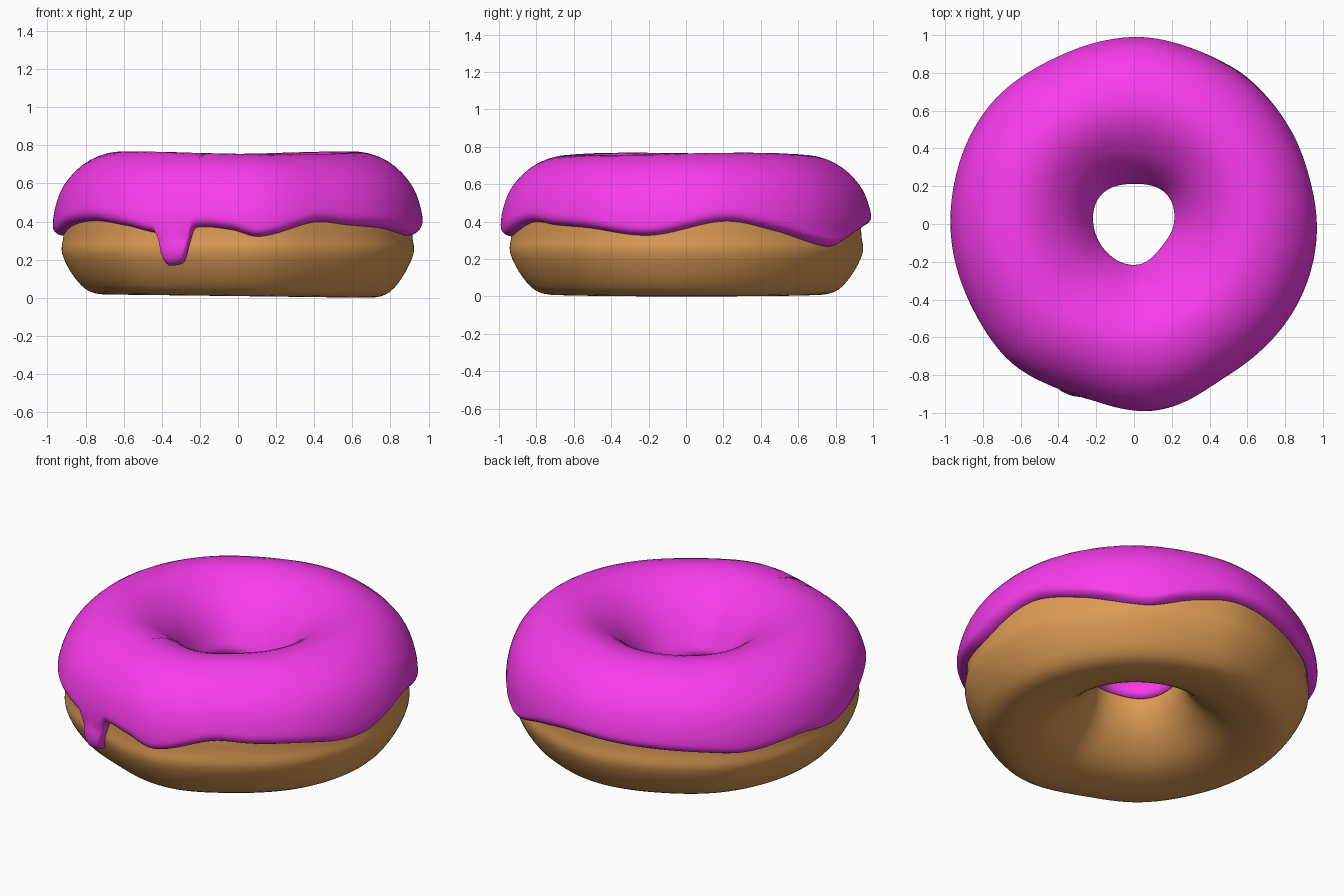
import bpy, math
from math import sin, cos, pi, radians

if "Cube" in bpy.data.objects:
    bpy.data.objects.remove(bpy.data.objects["Cube"])

SEG = 600            # steps around the ring
T = 0.057            # icing thickness


def ring_curve(keys):
    """Smooth cyclic function of degrees through (angle, value) keys."""
    n = len(keys)

    def key(i):
        a, v = keys[i % n]
        return a + 360 * (i // n), v

    def slope(i):
        (a0, v0), (a1, v1) = key(i - 1), key(i + 1)
        return (v1 - v0) / (a1 - a0)

    def f(deg):
        deg %= 360
        if deg < keys[0][0]:
            deg += 360
        i = max(k for k in range(n) if keys[k][0] <= deg)
        (a0, v0), (a1, v1) = key(i), key(i + 1)
        w = a1 - a0
        t = (deg - a0) / w
        return ((2*t**3 - 3*t**2 + 1) * v0 + (t**3 - 2*t**2 + t) * w * slope(i)
                + (3*t**2 - 2*t**3) * v1 + (t**3 - t**2) * w * slope(i + 1))
    return f


# Outline of the ring, of the hole, and the wavy lower edge of the icing
outer = ring_curve([(0, .987), (32, .985), (50, .992), (70, .995), (88, 1.012), (115, .992),
                    (140, 1.005), (180, .988), (205, .988), (228, 1.003), (250, .972),
                    (276, 1.01), (302, .968), (330, .98)])
hole = ring_curve([(0, .2), (45, .22), (90, .206), (135, .218), (180, .205),
                   (225, .2), (278, .2), (320, .182)])
edge_base = ring_curve([(13, .41), (31, .36), (54, .275), (70, .34), (85, .385), (110, .37),
                        (130, .355), (145, .335), (165, .36), (182, .335), (200, .39),
                        (217, .412), (232, .385), (243, .35), (258, .38), (268, .365),
                        (277, .33), (296, .405), (310, .39), (325, .375), (348, .335)])
DRIP = 249           # angle of the long drip


def edge(deg):
    return edge_base(deg) - .175 * math.exp(-(abs(deg - DRIP) / 5.2) ** 5)


# Dough cross-section (radius, height), starting at the bottom, going outwards
PTS = [(.64, .01), (.765, .025), (.848, .11), (.91, .24), (.904, .33), (.895, .45),
       (.85, .57), (.75, .67), (.62, .712), (.50, .68), (.38, .59), (.285, .48),
       (.242, .37), (.27, .25), (.36, .13), (.48, .045)]


def section(u):
    """Point and outward normal on the closed cross-section, u in point steps."""
    i, t = int(math.floor(u)), u - math.floor(u)
    p = [PTS[(i + k) % len(PTS)] for k in (-1, 0, 1, 2)]
    pos, tan = [], []
    for c in (0, 1):
        a, b, d, e = (q[c] for q in p)
        k1, k2, k3 = d - a, 2*a - 5*b + 4*d - e, 3*b - a - 3*d + e
        pos.append(b + .5 * (k1*t + k2*t*t + k3*t**3))
        tan.append(.5 * (k1 + 2*k2*t + 3*k3*t*t))
    m = math.hypot(*tan)
    return pos, (tan[1] / m, -tan[0] / m)


def find_height(z, lo, hi):
    """Section parameter between lo (below z) and hi (above z)."""
    for _ in range(30):
        mid = (lo + hi) / 2
        if section(mid)[0][1] < z:
            lo = mid
        else:
            hi = mid
    return lo


def place(r, z, deg):
    h, o = hole(deg), outer(deg)
    r = h + (r - .2) / .775 * (o - h)
    a = radians(deg)
    return (r * cos(a), r * sin(a), z)


def build_ring(name, loop_at, colour):
    """Sweep a closed, angle-dependent loop around the z axis."""
    verts, n = [], 0
    for s in range(SEG):
        deg = s * 360 / SEG
        loop = loop_at(deg)
        n = len(loop)
        verts += [place(r, z, deg) for r, z in loop]
    faces = []
    for s in range(SEG):
        a, b = s * n, (s + 1) % SEG * n
        for k in range(n):
            q = (k + 1) % n
            faces.append((a + k, b + k, b + q, a + q))
    me = bpy.data.meshes.new(name)
    me.from_pydata(verts, [], faces)
    me.polygons.foreach_set("use_smooth", [True] * len(faces))
    mat = bpy.data.materials.new(name + "_colour")
    mat.diffuse_color = colour
    mat.use_nodes = True
    mat.node_tree.nodes["Principled BSDF"].inputs["Base Color"].default_value = mat.diffuse_color
    me.materials.append(mat)
    ob = bpy.data.objects.new(name, me)
    bpy.context.collection.objects.link(ob)
    return ob


# Dough ring, its underside slightly uneven
DOUGH = [section(i * len(PTS) / 64)[0] for i in range(64)]


def dough_loop(deg):
    rise = .009 * (1 - cos(radians(deg)))
    return [(r, z + rise * max(0, 1 - z / .2)) for r, z in DOUGH]


# Icing shell: follows the dough from the wavy outer edge, over the top, into the hole
M = 40


def icing_loop(deg):
    start = find_height(edge(deg), 1, 8)
    end = find_height(.375 + .012 * sin(radians(3 * deg)), 14, 9)
    base = edge_base(deg)
    across = math.sqrt(max(0, 1 - ((deg - DRIP) / 6.5) ** 2))   # round drip section
    top, under = [], []
    for i in range(M + 1):
        u = start + (end - start) * (1 - cos(pi * i / M)) / 2
        (r, z), (nr, nz) = section(u)
        d = min(u - start, end - u) / .4          # rounded rim
        thick = T if d >= 1 else T * math.sqrt(max(0, 1 - (1 - d) ** 2))
        if u > 10:                                 # a little thinner in the hole
            thick *= 1 - .25 * min(1, u - 10)
        elif z < base:
            f = min(1, (base - z) / .06)
            thick *= 1 - f * (1 - across) if abs(deg - DRIP) < 12 else 1
        thick = max(thick, .006)
        lift = .008 * sin(radians(2 * deg + 40)) * max(0, nz)
        top.append((r + nr * thick, z + nz * thick + lift))
        under.append((r + nr * .003, z + nz * .003))
    return top + under[::-1]


build_ring("dough", dough_loop, (.72, .33, .09, 1))
build_ring("icing", icing_loop, (.95, .045, .85, 1))

# Rest the lowest point on the ground
objs = list(bpy.context.collection.objects)
low = min(v.co.z for o in objs for v in o.data.vertices)
for o in objs:
    for v in o.data.vertices:
        v.co.z -= low
